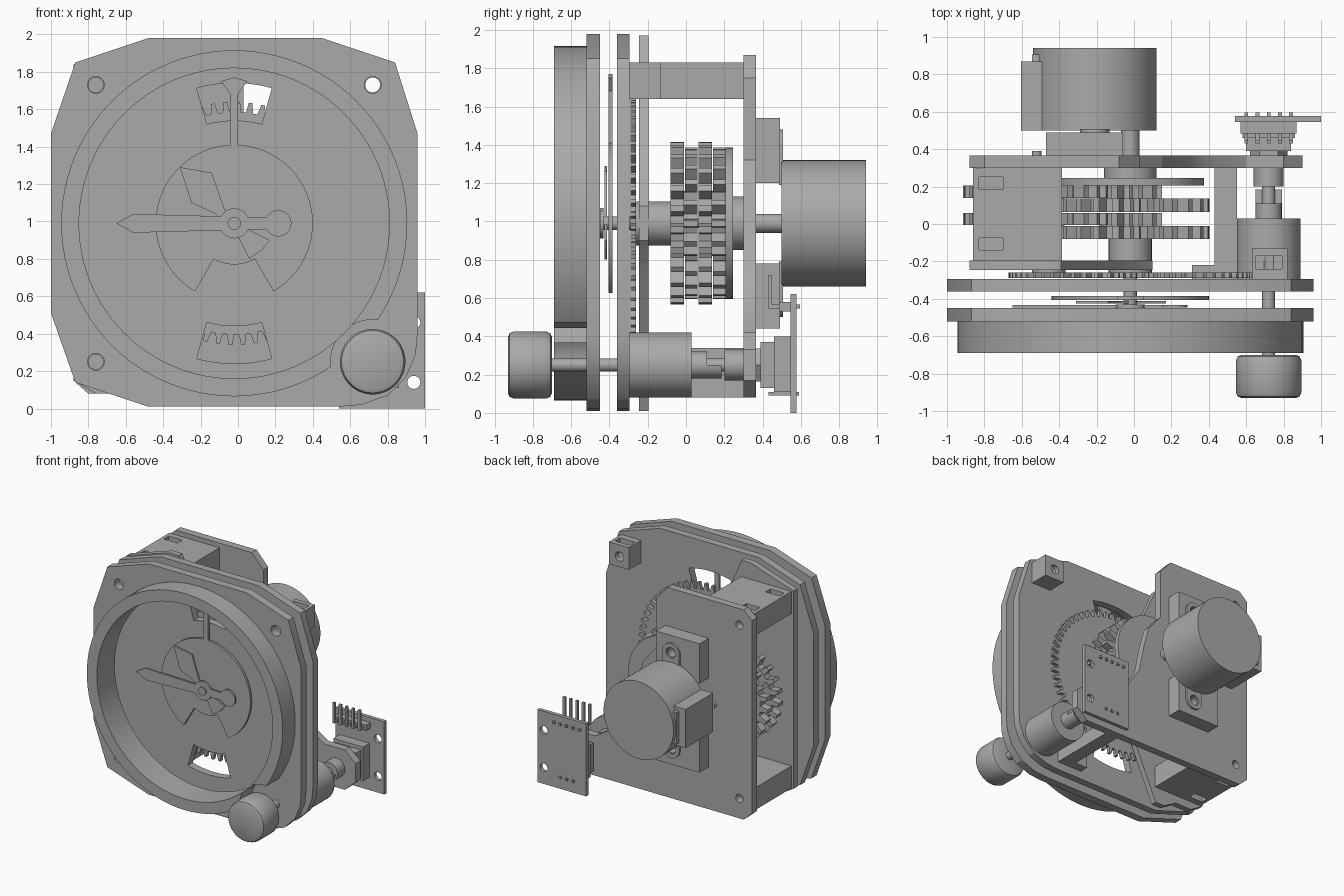
import bpy, bmesh
from math import pi, sin, cos, radians
from mathutils import Matrix

cube = bpy.data.objects.get("Cube")
if cube:
    bpy.data.objects.remove(cube)

grey = bpy.data.materials.new("plain grey")
grey.use_nodes = True
grey.diffuse_color = (0.4, 0.4, 0.4, 1)
grey.node_tree.nodes["Principled BSDF"].inputs["Base Color"].default_value = (0.4, 0.4, 0.4, 1)

CX, CZ = -0.02, 0.99      # dial axis
KX, KZ = 0.72, 0.25       # knob axis
parts = []


def finish(name, bm):
    bmesh.ops.recalc_face_normals(bm, faces=bm.faces)
    mesh = bpy.data.meshes.new(name)
    bm.to_mesh(mesh)
    bm.free()
    mesh.materials.append(grey)
    ob = bpy.data.objects.new(name, mesh)
    bpy.context.collection.objects.link(ob)
    parts.append(ob)
    return ob


def prism(name, pts, y0, y1):
    """Extrude an x-z outline from y0 to y1."""
    bm = bmesh.new()
    face = bm.faces.new([bm.verts.new((x, y0, z)) for x, z in pts])
    ext = bmesh.ops.extrude_face_region(bm, geom=[face])["geom"]
    verts = [v for v in ext if isinstance(v, bmesh.types.BMVert)]
    bmesh.ops.translate(bm, verts=verts, vec=(0, y1 - y0, 0))
    return finish(name, bm)


def box(name, x0, x1, y0, y1, z0, z1):
    return prism(name, [(x0, z0), (x1, z0), (x1, z1), (x0, z1)], y0, y1)


def arc(x, z, r, a0, a1, n):
    angles = [radians(a0 + (a1 - a0) * i / n) for i in range(n + 1)]
    return [(x + r * cos(a), z + r * sin(a)) for a in angles]


def disc(name, x, z, r, y0, y1, n=64):
    return prism(name, arc(x, z, r, 0, 360, n)[:-1], y0, y1)


def sector(name, r0, r1, mid, half, y0, y1):
    pts = arc(CX, CZ, r1, mid - half, mid + half, 12) + arc(CX, CZ, r0, mid + half, mid - half, 12)
    return prism(name, pts, y0, y1)


def gear(name, x, z, r, depth, teeth, y0, y1, phase=0):
    pts = []
    for i in range(teeth):
        for off, rad in ((0, r - depth), (0.4, r - depth), (0.55, r), (0.85, r)):
            a = 2 * pi * (i + off + phase) / teeth
            pts.append((x + rad * cos(a), z + rad * sin(a)))
    return prism(name, pts, y0, y1)


def cut(ob, *cutters):
    """Subtract the cutters, then remove them."""
    for c in cutters:
        mod = ob.modifiers.new("cut", 'BOOLEAN')
        mod.operation, mod.solver, mod.object = 'DIFFERENCE', 'EXACT', c
    deps = bpy.context.evaluated_depsgraph_get()
    mesh = bpy.data.meshes.new_from_object(ob.evaluated_get(deps))
    ob.modifiers.clear()
    ob.data = mesh
    for c in cutters:
        parts.remove(c)
        bpy.data.objects.remove(c)
    return ob


def holes(spots, r, y0, y1):
    return [disc("hole_cutter", x, z, r, y0, y1, 24) for x, z in spots]


# Face plates and bezel
outline = [(-1, 0.51), (-0.87, 0.14), (-0.48, 0.01), (0.54, 0.01), (0.66, 0.02), (0.8, 0.07),
           (0.9, 0.17), (0.95, 0.29), (0.96, 0.4), (0.96, 1.47), (0.84, 1.85), (0.45, 1.98),
           (-0.48, 1.98), (-0.87, 1.85), (-1, 1.47)]
corners = [(-0.76, 1.73), (0.72, 1.73), (-0.76, 0.25)]
front_plate = prism("front_plate", outline, -0.52, -0.45)
cut(front_plate, disc("opening_cutter", CX, CZ, 0.83, -0.6, -0.4, 96), *holes(corners, 0.045, -0.6, -0.4))
bezel = disc("bezel_ring", CX, CZ, 0.925, -0.69, -0.515, 96)
cut(bezel, disc("opening_cutter", CX, CZ, 0.83, -0.8, -0.4, 96),
    disc("knob_clearance", KX, KZ, 0.225, -0.8, -0.4))
dial_plate = prism("dial_plate", outline, -0.36, -0.295)
cut(dial_plate, sector("window_cutter", 0.55, 0.75, 90, 15.5, -0.4, -0.2),
    sector("window_cutter", 0.55, 0.75, -90, 15.5, -0.4, -0.2), *holes(corners, 0.04, -0.4, -0.2))

# Hands
disc_hand = disc("disc_hand", CX, CZ, 0.42, -0.405, -0.385, 96)
cut(disc_hand, sector("wedge_cutter", 0.22, 0.5, -90, 30, -0.5, -0.3))
prism("disc_hand_pointer", [(-0.04, 1.4), (0, 1.4), (0, 1.68), (0.05, 1.75), (-0.02, 1.77),
                            (-0.09, 1.75), (-0.04, 1.68)], -0.405, -0.385)
prism("short_hand", [(-0.31, 1.29), (-0.14, 1.26), (-0.07, 1.06), (0.03, 0.97), (0.17, 0.9),
                     (0.13, 0.85), (0.06, 0.8), (0, 0.92), (-0.12, 1.04), (-0.25, 1.1)], -0.425, -0.412)
prism("long_hand", [(-0.65, 0.99), (-0.56, 0.94), (0.2, 0.96), (0.2, 1.02), (-0.56, 1.04)], -0.447, -0.432)
disc("long_hand_hub", CX, CZ, 0.08, -0.448, -0.431)
disc("long_hand_tail", 0.215, CZ, 0.07, -0.447, -0.432)
disc("hand_shaft", CX, CZ, 0.035, -0.46, -0.2)

# Gear train
gear("dial_gear", CX, CZ, 0.65, 0.055, 60, -0.29, -0.26)
disc("front_hub", CX, CZ, 0.115, -0.26, -0.08)
BX = -0.52
for i, y in enumerate((-0.08, 0.065)):
    gear(f"main_gear_{i}", CX, CZ, 0.425, 0.07, 24, y, y + 0.07)
    gear(f"main_pinion_{i}", CX, CZ, 0.17, 0.065, 9, y + 0.07, y + 0.14, 0.3)
    gear(f"side_gear_{i}", BX, CZ, 0.395, 0.07, 24, y + 0.075, y + 0.14, 0.5)
    gear(f"side_pinion_{i}", BX, CZ, 0.15, 0.06, 9, y, y + 0.075)
disc("side_axle", BX, CZ, 0.025, -0.2, 0.39, 24)
disc("side_axle_boss", -0.455, CZ, 0.09, -0.29, -0.24)
disc("rear_disc", CX, CZ, 0.395, 0.205, 0.245)
disc("rear_hub", CX, CZ, 0.14, 0.245, 0.335)
disc("motor_shaft", CX, CZ, 0.05, 0.33, 0.5, 32)

# Frame: two plates, spacer blocks and strut
prism("front_bracket", [(-0.88, 0.15), (-0.76, 0.08), (-0.6, 0.08), (-0.48, 0.01), (-0.39, 0.01),
                        (-0.08, 0.7), (0.1, 0.9), (0.1, 1.08), (-0.08, 1.28), (-0.39, 1.97),
                        (-0.48, 1.97), (-0.88, 1.84)], -0.245, -0.195)
back_plate = prism("back_plate", [(-0.88, 0.15), (-0.8, 0.08), (0.8, 0.08), (0.9, 0.17), (0.9, 0.33),
                                  (0.8, 0.42), (0.6, 0.42), (0.38, 0.56), (0.25, 0.75), (0.2, 1.0),
                                  (0.15, 1.18), (0.03, 1.32), (0.03, 1.75), (-0.08, 1.87),
                                  (-0.8, 1.87), (-0.88, 1.8)], 0.3, 0.365)
cut(back_plate, *holes([corners[0], corners[2]], 0.035, 0.2, 0.5))
for side, z0, z1, slot in (("upper", 1.64, 1.83, 1.8), ("lower", 0.15, 0.34, 0.18)):
    spacer = box(f"{side}_spacer", -0.86, -0.385, -0.196, 0.301, z0, z1)
    cut(spacer, *[box("slot_cutter", -0.83, -0.7, y, y + 0.065, slot - 0.1, slot + 0.1)
                  for y in (-0.14, 0.185)])
corner_block = box("corner_block", 0.63, 0.82, -0.296, -0.13, 1.64, 1.83)
cut(corner_block, box("slot_cutter", 0.65, 0.79, -0.24, -0.17, 1.7, 1.9),
    *holes([corners[1]], 0.04, -0.4, 0))
box("strut", 0.43, 0.55, -0.25, 0.301, 0.08, 0.2)
box("strut_foot", 0.31, 0.55, -0.296, -0.22, 0.08, 0.2)

# Motor and its mount
MX = -0.21
disc("motor_body", MX, CZ, 0.33, 0.5, 0.94, 96)
box("motor_connector", -0.605, -0.45, 0.5, 0.87, 0.83, 1.16)
box("connector_cap", -0.545, -0.46, 0.545, 0.905, 0.86, 1.13)
for side, s in (("upper", 1), ("lower", -1)):
    z0, z1 = sorted((CZ + s * 0.21, CZ + s * 0.55))
    mount = box(f"{side}_motor_mount", -0.47, -0.06, 0.36, 0.49, z0, z1)
    ear_z = CZ + s * 0.41
    cut(mount, *holes([(MX, ear_z)], 0.04, 0.42, 0.6))
    ear = prism(f"{side}_motor_ear", [(MX - s * 0.08, CZ + s * 0.2), (MX + s * 0.08, CZ + s * 0.2)]
                + arc(MX, ear_z, 0.08, 90 - s * 90, 270 - s * 90, 16), 0.487, 0.507)
    cut(ear, *holes([(MX, ear_z)], 0.045, 0.4, 0.6))

# Knob, its shaft and coupling
knob = disc("knob", KX, KZ, 0.175, -0.93, -0.7)
bev = knob.modifiers.new("bevel", 'BEVEL')
bev.width, bev.segments, bev.limit_method, bev.angle_limit = 0.03, 2, 'ANGLE', radians(50)
cut(knob)
disc("knob_shaft", KX, KZ, 0.035, -0.71, 0.42, 32)
disc("shaft_housing", KX, KZ, 0.17, -0.296, 0.03)
disc("coupling", KX, KZ, 0.07, 0.03, 0.11, 32)
prism("coupling_half", arc(KX, KZ, 0.07, 180, 360, 16), 0.1, 0.185)
disc("encoder_bush", KX, KZ, 0.08, 0.2, 0.385, 40)
disc("encoder_nut", KX, KZ, 0.1, 0.365, 0.4, 6)

# Encoder and circuit board
box("encoder_body", 0.6, 0.84, 0.39, 0.46, 0.13, 0.37)
box("encoder_base", 0.58, 0.86, 0.46, 0.546, 0.11, 0.4)
board = box("circuit_board", 0.54, 1.0, 0.545, 0.577, 0, 0.62)
cut(board, *holes([(0.94, 0.14), (0.94, 0.46)], 0.035, 0.5, 0.6))
box("pin_header", 0.57, 0.87, 0.485, 0.546, 0.53, 0.58)
for i in range(5):
    x = 0.6 + 0.06 * i
    box(f"header_pin_{i}", x - 0.01, x + 0.01, 0.43, 0.595, 0.545, 0.565)
    box(f"upright_pin_{i}", x - 0.01, x + 0.01, 0.43, 0.45, 0.545, 0.72)
for i in range(3):
    x = 0.66 + 0.06 * i
    box(f"encoder_lead_{i}", x - 0.01, x + 0.01, 0.43, 0.59, 0.09, 0.11)

# Smooth the round walls, keep edges sharp
bpy.ops.object.select_all(action='DESELECT')
for ob in parts:
    ob.select_set(True)
bpy.context.view_layer.objects.active = parts[0]
bpy.ops.object.shade_smooth_by_angle(angle=radians(25))
